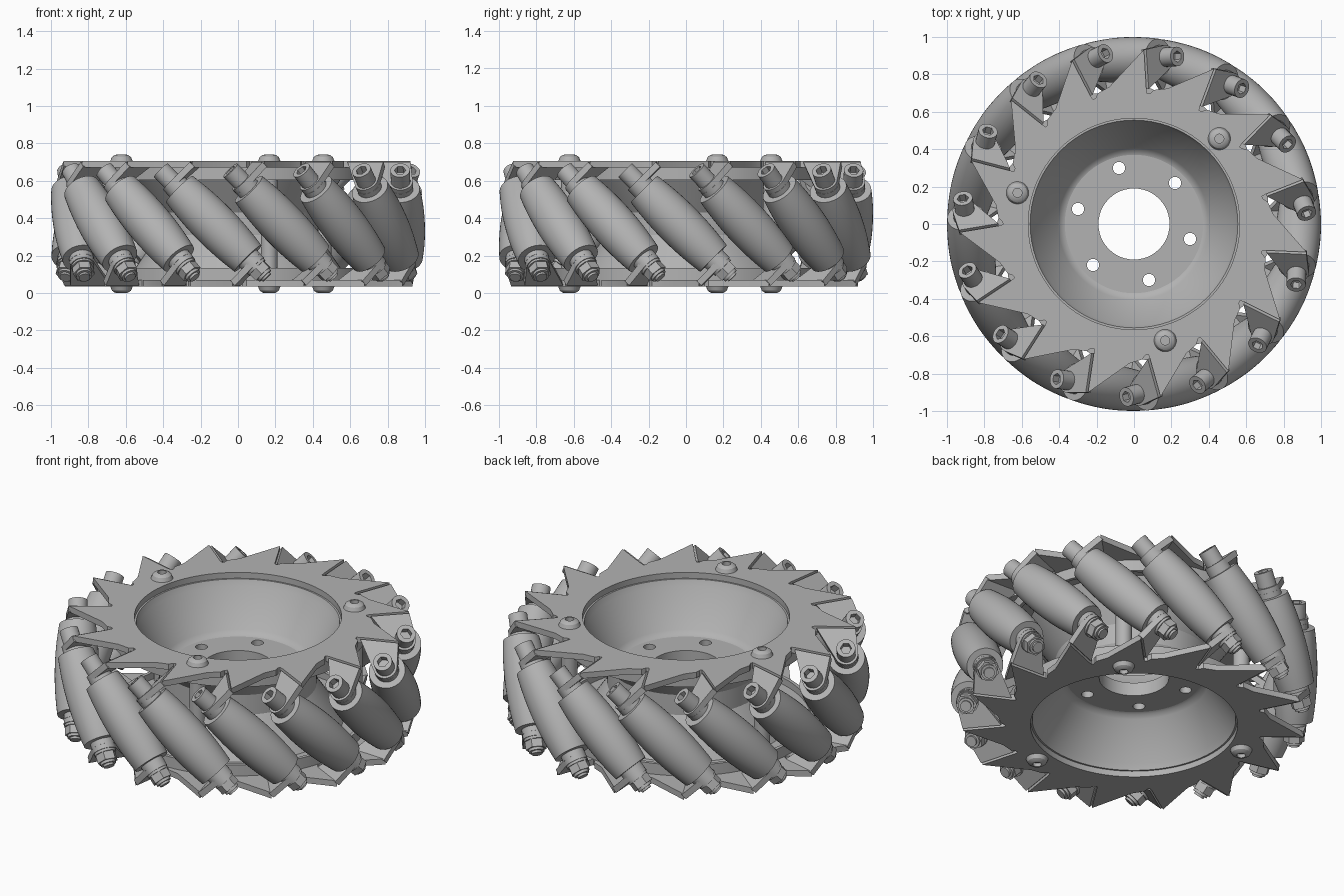
import bpy, bmesh
from math import radians, cos, sin, pi, sqrt, tau
from mathutils import Matrix, Vector

cube = bpy.data.objects.get("Cube")
if cube:
    bpy.data.objects.remove(cube, do_unlink=True)

COUNT = 15                 # rollers around the wheel
STEP = tau / COUNT
START = radians(21.5)      # angle of the first roller's middle
AXLE_R = 0.88              # distance of roller axles from the wheel centre
BEND = 0.11                # sideways offset of the tab bend line
PLATE_Z, THICK = 0.3175, 0.035
TAB_S = (BEND + PLATE_Z) / sqrt(2)   # where the tab crosses the axle
LIFT = Matrix.Translation((0, 0, 0.37))
FLIP = Matrix.Rotation(pi, 4, 'X')

metal = bpy.data.materials.new("grey metal")
metal.use_nodes = True
metal.diffuse_color = (0.45, 0.45, 0.45, 1)
metal.node_tree.nodes["Principled BSDF"].inputs["Base Color"].default_value = (0.45, 0.45, 0.45, 1)


def polar(r, a):
    return (r * cos(a), r * sin(a))


def circle(r, n=32, centre=(0, 0)):
    return [(centre[0] + r * cos(tau * i / n), centre[1] + r * sin(tau * i / n)) for i in range(n)]


def finish(bm, name):
    bmesh.ops.remove_doubles(bm, verts=bm.verts, dist=1e-5)
    bmesh.ops.recalc_face_normals(bm, faces=bm.faces)
    mesh = bpy.data.meshes.new(name)
    bm.to_mesh(mesh)
    bm.free()
    mesh.materials.append(metal)
    mesh.polygons.foreach_set("use_smooth", [True] * len(mesh.polygons))
    mesh.set_sharp_from_angle(angle=radians(30))
    return mesh


def slab(name, loops, z0, z1):
    """Flat part: outline plus holes, extruded from z0 to z1."""
    curve = bpy.data.curves.new(name, 'CURVE')
    curve.dimensions = '2D'
    curve.fill_mode = 'BOTH'
    curve.extrude = (z1 - z0) / 2
    for loop in loops:
        spline = curve.splines.new('POLY')
        spline.points.add(len(loop) - 1)
        for point, (x, y) in zip(spline.points, loop):
            point.co = (x, y, 0, 1)
        spline.use_cyclic_u = True
    helper = bpy.data.objects.new(name, curve)
    bpy.context.collection.objects.link(helper)
    graph = bpy.context.evaluated_depsgraph_get()
    raw = bpy.data.meshes.new_from_object(helper.evaluated_get(graph))
    bm = bmesh.new()
    bm.from_mesh(raw)
    bmesh.ops.translate(bm, verts=bm.verts, vec=(0, 0, (z0 + z1) / 2))
    bpy.data.objects.remove(helper, do_unlink=True)
    bpy.data.curves.remove(curve)
    bpy.data.meshes.remove(raw)
    return finish(bm, name)


def lathe(name, profile, steps=32, closed=False):
    """Spin an (r, z) profile about z."""
    bm = bmesh.new()
    verts = [bm.verts.new((r, 0, z)) for r, z in profile]
    edges = [bm.edges.new(pair) for pair in zip(verts, verts[1:])]
    if closed:
        edges.append(bm.edges.new((verts[-1], verts[0])))
    bmesh.ops.spin(bm, geom=verts + edges, cent=(0, 0, 0), axis=(0, 0, 1),
                   angle=tau, steps=steps, use_duplicate=False)
    return finish(bm, name)


def rod(name, r, z0, z1, steps=24):
    return lathe(name, [(0, z0), (r, z0), (r, z1), (0, z1)], steps)


def place(mesh, matrix, name=None):
    ob = bpy.data.objects.new(name or mesh.name, mesh)
    bpy.context.collection.objects.link(ob)
    ob.matrix_world = LIFT @ matrix
    return ob


# Side plates: saw-toothed ring with relief slots beside every bent tab
outline = []
for k in range(COUNT):
    a = k * STEP
    for r, d in [(0.746, -17.4), (0.725, -12), (0.703, -10.5), (0.7, -9.3)]:
        outline.append(polar(r, a + radians(d)))
    for x in (0.715, 0.928):
        p = Matrix.Rotation(a, 2) @ Vector((x, -BEND))
        outline.append((p.x, p.y))
screw_angles = [radians(45 + 120 * i) for i in range(3)]
plate = slab("side_plate", [outline, circle(0.565, 72)],
             PLATE_Z - THICK / 2, PLATE_Z + THICK / 2)
turn = Matrix.Rotation(START, 4, 'Z')
place(plate, turn, "top_plate")
place(plate, turn @ FLIP, "bottom_plate")

# Bent tab that holds an axle end
bend_y = (PLATE_Z - BEND) / sqrt(2)
arc = [polar(0.065, radians(215 + 14 * i)) for i in range(12)]
tab_outline = [(0.715 - AXLE_R, bend_y)] + arc + [(0.928 - AXLE_R, bend_y)]
tab = slab("mounting_tab", [tab_outline], TAB_S - THICK / 2, TAB_S + THICK / 2)

# Barrel roller following the wheel's outer circle
HALF = 0.262
barrel = [(0.045, -HALF)]
for i in range(17):
    s = HALF * (i / 8 - 1)
    barrel.append((1 - sqrt(AXLE_R ** 2 + s * s / 2), s))
barrel.append((0.045, HALF))
roller = lathe("roller", barrel, 40)
bushing = rod("roller_bushing", 0.066, HALF - 0.01, TAB_S - 0.01)
axle = rod("axle", 0.03, -TAB_S - 0.105, TAB_S + 0.02)

# Socket head on the upper end, washer and nut on the lower end
top = TAB_S + THICK / 2
head_base = rod("bolt_head_base", 0.052, top - 0.002, top + 0.04)
head = slab("bolt_head", [circle(0.052, 24), circle(0.031, 6)], top + 0.04, top + 0.085)
washer = rod("washer", 0.06, top - 0.002, top + 0.014)
nut = slab("nut", [circle(0.058, 6)], top + 0.014, top + 0.06)
nut_collar = rod("nut_collar", 0.043, top + 0.06, top + 0.075)

# Axle frame: local x points outward, local z runs up the slanted axle
h = 1 / sqrt(2)
axle_frame = Matrix(((1, 0, 0, AXLE_R), (0, h, -h, 0), (0, h, h, 0), (0, 0, 0, 1)))
for k in range(COUNT):
    spoke = Matrix.Rotation(START + k * STEP, 4, 'Z')
    upper = spoke @ axle_frame
    lower = spoke @ FLIP @ axle_frame
    for mesh in (roller, axle, tab, bushing, head_base, head):
        place(mesh, upper)
    for mesh in (tab, bushing, washer, nut, nut_collar):
        place(mesh, lower)

# Hub: two dished halves meeting at a drilled centre disc
dish = lathe("hub_dish", [(0.37, 0), (0.37, 0.04), (0.385, 0.045), (0.405, 0.065),
                          (0.54, 0.265), (0.555, 0.30), (0.70, 0.30), (0.70, 0.235),
                          (0.68, 0.235), (0.68, 0.275), (0.575, 0.275), (0.43, 0.06),
                          (0.43, 0)], 72, closed=True)
place(dish, Matrix(), "hub_upper_dish")
place(dish, FLIP, "hub_lower_dish")
bolt_holes = [circle(0.033, 20, polar(0.31, radians(45 + 60 * i))) for i in range(6)]
disc = slab("hub_disc", [circle(0.38, 72), circle(0.19, 48)] + bolt_holes, -0.04, 0.04)
place(disc, Matrix())

# Domed screws and spacers that clamp the plates to the hub
face = PLATE_Z + THICK / 2
dome = lathe("plate_screw", [(0, face + 0.012), (0.024, face + 0.012), (0.024, face + 0.035),
                             (0.036, face + 0.033), (0.051, face + 0.022),
                             (0.06, face), (0, face - 0.005)], 28)
spacer = rod("spacer", 0.045, -0.29, 0.29)
for a in screw_angles:
    place(dome, Matrix.Rotation(a, 4, 'Z') @ Matrix.Translation((0.645, 0, 0)))
    place(dome, Matrix.Rotation(a, 4, 'Z') @ Matrix.Translation((0.645, 0, 0)) @ FLIP)
    place(spacer, Matrix.Rotation(a, 4, 'Z') @ Matrix.Translation((0.645, 0, 0)))
